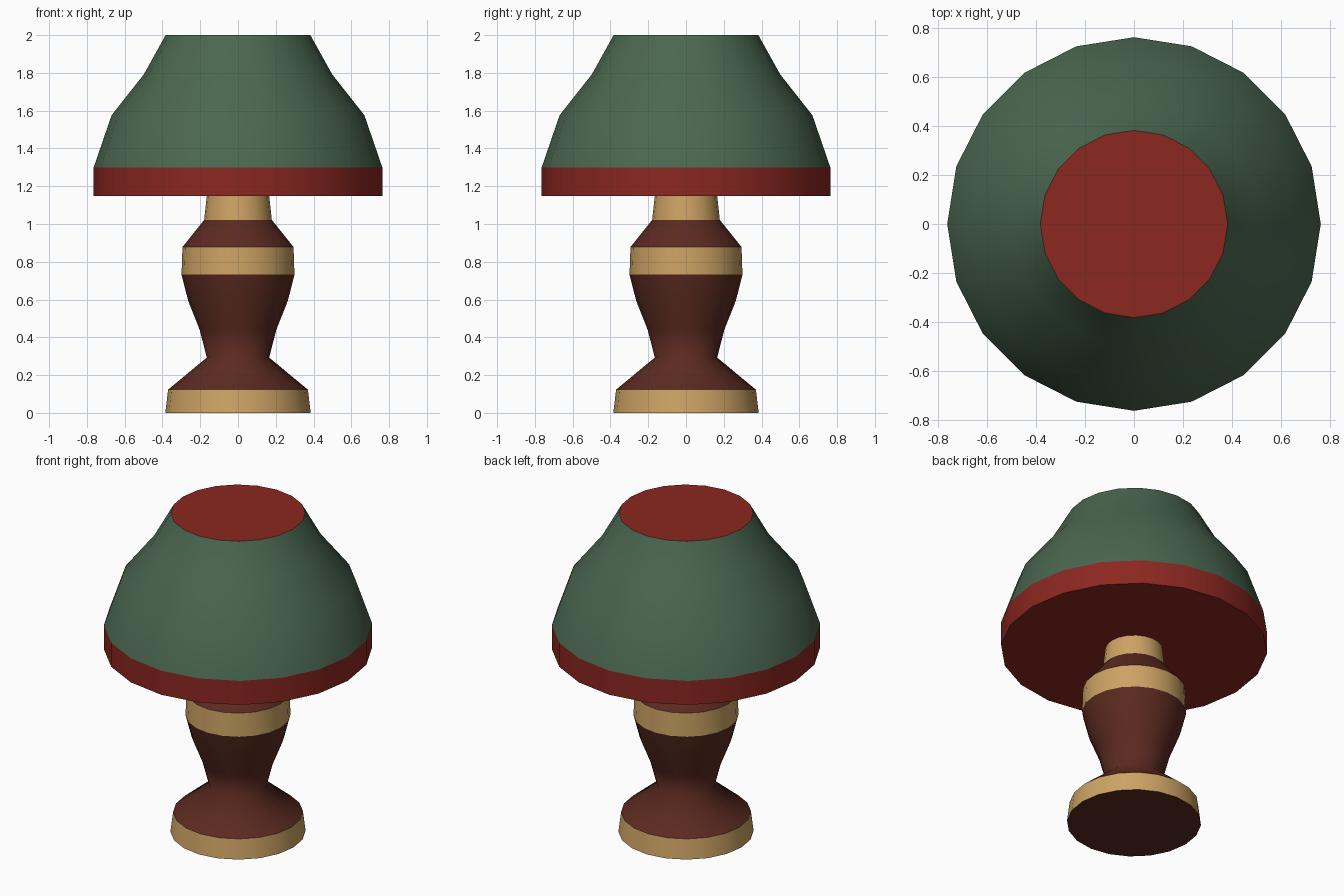
import bpy, bmesh
from math import cos, sin, tau

if "Cube" in bpy.data.objects:
    bpy.data.objects.remove(bpy.data.objects["Cube"])

SIDES = 20


def material(name, rgb):
    m = bpy.data.materials.new(name)
    m.diffuse_color = (*rgb, 1)
    m.use_nodes = True
    m.node_tree.nodes["Principled BSDF"].inputs["Base Color"].default_value = m.diffuse_color
    return m


GREEN = material("green_fabric", (0.07, 0.135, 0.08))
RED = material("red_trim", (0.26, 0.02, 0.0145))
TAN = material("pale_wood", (0.61, 0.365, 0.127))
BROWN = material("dark_wood", (0.105, 0.023, 0.0145))


def lathe(name, profile, bands, cap_mat):
    """Turn a (radius, z) profile; bands gives one material per profile step."""
    mats = list(dict.fromkeys(bands + [cap_mat]))
    bm = bmesh.new()
    rings = [[bm.verts.new((r * cos(tau * i / SIDES), r * sin(tau * i / SIDES), z))
              for i in range(SIDES)] for r, z in profile]
    for lo, hi, mat in zip(rings, rings[1:], bands):
        for i in range(SIDES):
            j = (i + 1) % SIDES
            f = bm.faces.new((lo[i], lo[j], hi[j], hi[i]))
            f.smooth = True
            f.material_index = mats.index(mat)
    for ring in (rings[0][::-1], rings[-1]):
        bm.faces.new(ring).material_index = mats.index(cap_mat)
    # crisp edges at caps and colour changes
    for e in bm.edges:
        a, b = e.link_faces
        e.smooth = a.smooth and b.smooth and a.material_index == b.material_index
    me = bpy.data.meshes.new(name)
    bm.to_mesh(me)
    bm.free()
    for m in mats:
        me.materials.append(m)
    ob = bpy.data.objects.new(name, me)
    bpy.context.collection.objects.link(ob)
    return ob


# Turned wooden stand: foot, waist, vase, collar band and neck
lathe("lamp_stand",
      [(0.385, 0), (0.37, 0.123), (0.165, 0.293), (0.203, 0.44), (0.264, 0.594),
       (0.299, 0.732), (0.294, 0.878), (0.179, 1.022), (0.165, 1.15)],
      [TAN, BROWN, BROWN, BROWN, BROWN, TAN, BROWN, TAN], BROWN)

# Shade with red rim band and closed ends
lathe("lamp_shade",
      [(0.764, 1.149), (0.764, 1.3), (0.669, 1.576), (0.498, 1.793), (0.383, 2.0)],
      [RED, GREEN, GREEN, GREEN], RED)
